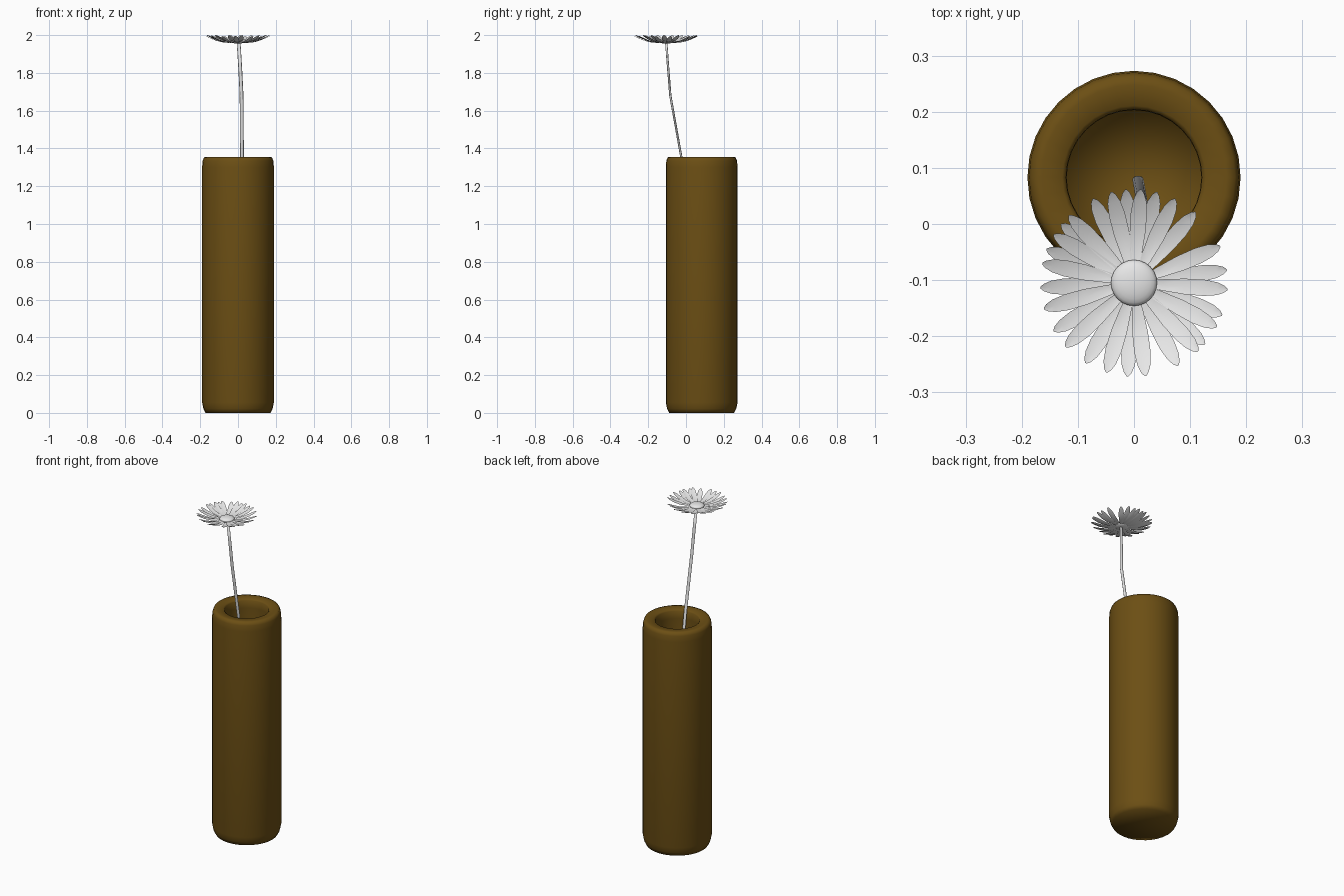
import bpy, bmesh, math
from mathutils import Vector, Matrix

cube = bpy.data.objects.get("Cube")
if cube:
    bpy.data.objects.remove(cube)


def make_material(name, rgb):
    m = bpy.data.materials.new(name)
    m.use_nodes = True
    m.diffuse_color = (*rgb, 1)
    bsdf = m.node_tree.nodes["Principled BSDF"]
    bsdf.inputs["Base Color"].default_value = (*rgb, 1)
    bsdf.inputs["Roughness"].default_value = 0.6
    return m


brown = make_material("brown glaze", (0.15, 0.078, 0.007))
white = make_material("flower white", (0.8, 0.8, 0.8))


def finish(name, bm, material, fix_normals=True):
    if fix_normals:
        bmesh.ops.recalc_face_normals(bm, faces=bm.faces)
    for f in bm.faces:
        f.smooth = True
    mesh = bpy.data.meshes.new(name)
    bm.to_mesh(mesh)
    bm.free()
    mesh.materials.append(material)
    obj = bpy.data.objects.new(name, mesh)
    bpy.context.collection.objects.link(obj)
    return obj


def loft(bm, rings):
    """Skin a list of closed rings of points."""
    loops = [[bm.verts.new(p) for p in ring] for ring in rings]
    n = len(loops[0])
    for a, b in zip(loops, loops[1:]):
        for i in range(n):
            j = (i + 1) % n
            bm.faces.new((a[i], a[j], b[j], b[i]))
    return loops


def ring(cx, cy, z, rx, ry, n):
    return [(cx + rx * math.cos(math.tau * i / n),
             cy + ry * math.sin(math.tau * i / n), z) for i in range(n)]


def fan(bm, loop, point):
    tip = bm.verts.new(point)
    for i in range(len(loop)):
        bm.faces.new((loop[i], loop[(i + 1) % len(loop)], tip))


# Vase: outer wall, rounded rim, hollow interior
VASE_Y = 0.083
profile = [(0.172, 0), (0.183, 0.022), (0.19, 0.055), (0.19, 1.30),
           (0.187, 1.335), (0.18, 1.353), (0.165, 1.355), (0.128, 1.352),
           (0.121, 1.345), (0.12, 1.30), (0.12, 0.08)]
bm = bmesh.new()
loops = loft(bm, [ring(0, VASE_Y, z, r, r, 32) for r, z in profile])
fan(bm, loops[0], (0, VASE_Y, 0))
fan(bm, loops[-1], (0, VASE_Y, 0.06))
finish("vase", bm, brown)

# Stem: thin bent stalk leaning out of the vase
path = [(0.007, 0.08, 0.70), (0.015, 0.035, 1.0), (0.021, -0.025, 1.355),
        (0.019, -0.083, 1.68), (0.012, -0.094, 1.82), (0.003, -0.105, 1.965)]
bm = bmesh.new()
loops = loft(bm, [ring(x, y, z, 0.010, 0.006, 8) for x, y, z in path])
fan(bm, loops[0], path[0])
fan(bm, loops[-1], path[-1])
finish("stem", bm, white)

# Petals: upturned narrow blades, (distance, half width, rise) along each
HEAD = Vector((0, -0.105, 1.961))
blade = [(0.015, 0.005, 0.004), (0.05, 0.010, 0.000), (0.09, 0.0140, 0.004),
         (0.125, 0.0145, 0.015), (0.148, 0.0115, 0.025),
         (0.161, 0.0065, 0.031), (0.167, 0.0015, 0.034)]
angles = [8, -4, -20, -28, -41, -47, -62, -83, -94, -107, -121, -137, -149,
          -164, -177, 168, 159, 149, 141, 134, 116, 104, 95, 86, 76, 64, 49, 23]
bm = bmesh.new()
for k, angle in enumerate(angles):
    place = Matrix.Translation(HEAD) @ Matrix.Rotation(math.radians(angle), 4, 'Z')
    lift = 0.005 * (k % 2)
    rows = []
    for d, w, h in blade:
        rows.append([bm.verts.new(place @ Vector((d, s * w, h + lift - 0.002 * (s == 0))))
                     for s in (-1, 0, 1)])
    for a, b in zip(rows, rows[1:]):
        for i in range(2):
            bm.faces.new((a[i], b[i], b[i + 1], a[i + 1]))
finish("petals", bm, white, fix_normals=False)

# Flower centre: flattened dome
bm = bmesh.new()
bmesh.ops.create_uvsphere(
    bm, u_segments=24, v_segments=12, radius=0.041,
    matrix=Matrix.Translation(HEAD + Vector((0, 0, 0.008))) @ Matrix.Diagonal((1, 1, 0.35, 1)))
finish("flower_centre", bm, white)
